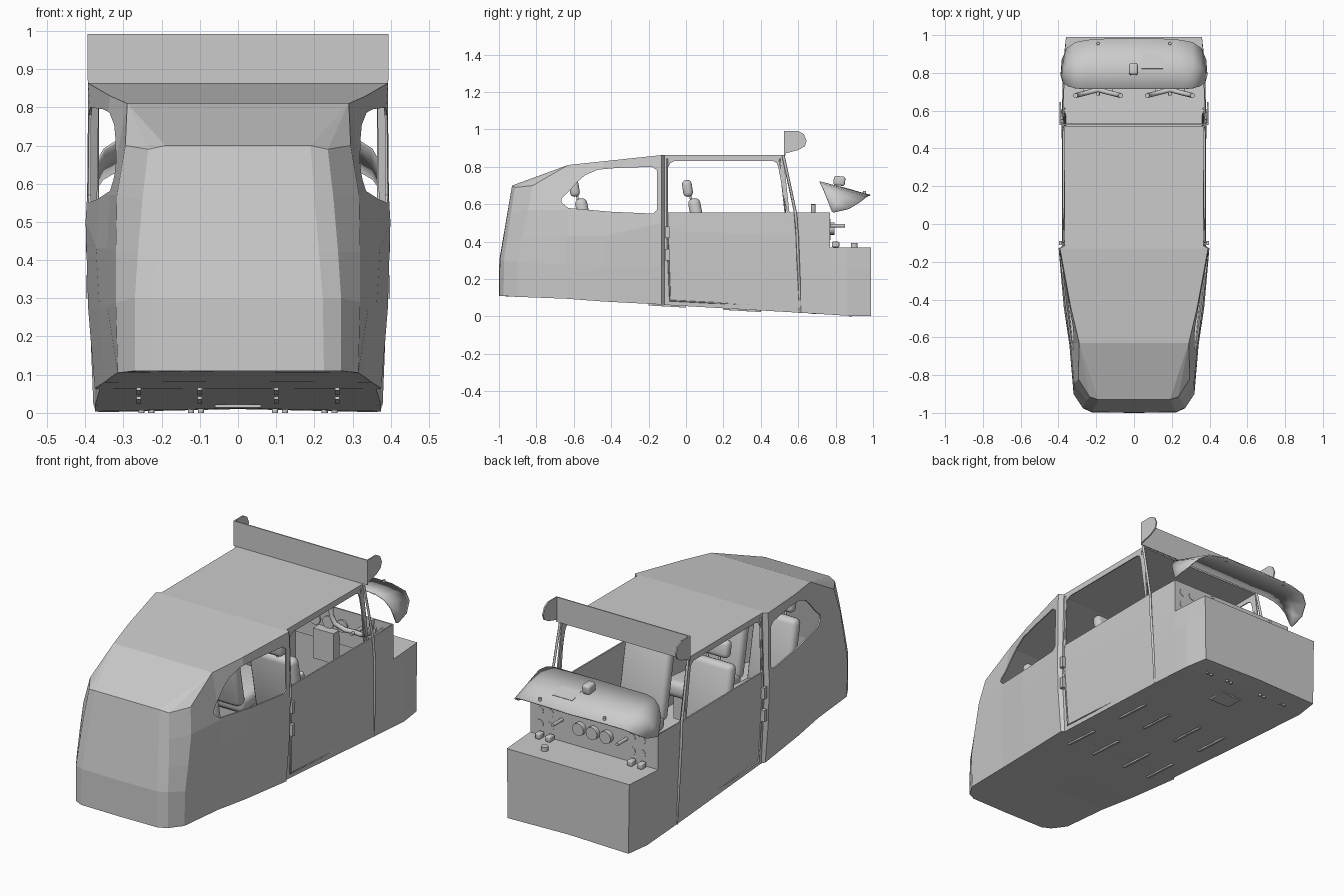
import bpy, bmesh
from math import radians, pi
from mathutils import Vector

if "Cube" in bpy.data.objects:
    bpy.data.objects.remove(bpy.data.objects["Cube"])


def link(name, bm):
    bmesh.ops.recalc_face_normals(bm, faces=bm.faces)
    me = bpy.data.meshes.new(name)
    bm.to_mesh(me)
    bm.free()
    ob = bpy.data.objects.new(name, me)
    bpy.context.collection.objects.link(ob)
    return ob


def activate(ob):
    bpy.ops.object.select_all(action='DESELECT')
    ob.select_set(True)
    bpy.context.view_layer.objects.active = ob


def smooth(ob, angle=35):
    activate(ob)
    bpy.ops.object.shade_smooth_by_angle(angle=radians(angle))


def box(name, loc, size, rot=0.0, bevel=0.0, seg=3):
    bm = bmesh.new()
    bmesh.ops.create_cube(bm, size=1)
    bmesh.ops.scale(bm, vec=size, verts=bm.verts)
    if bevel:
        bmesh.ops.bevel(bm, geom=bm.edges[:], offset=bevel, segments=seg,
                        profile=0.5, affect='EDGES')
    ob = link(name, bm)
    ob.location = loc
    ob.rotation_euler[0] = rot
    if bevel:
        smooth(ob)
    return ob


def cyl(name, loc, r, h, rot=0.0):
    bm = bmesh.new()
    bmesh.ops.create_cone(bm, cap_ends=True, segments=16, radius1=r, radius2=r, depth=h)
    ob = link(name, bm)
    ob.location = loc
    ob.rotation_euler[0] = rot
    smooth(ob)
    return ob


def prism(name, profile, x0, x1):
    # (y, z) outline extruded along x
    bm = bmesh.new()
    f = bm.faces.new([bm.verts.new((x0, y, z)) for y, z in profile])
    ext = bmesh.ops.extrude_face_region(bm, geom=[f])['geom']
    bmesh.ops.translate(bm, vec=(x1 - x0, 0, 0),
                        verts=[v for v in ext if isinstance(v, bmesh.types.BMVert)])
    return link(name, bm)


def tube(name, pts, r, cyclic=False, res=0):
    cu = bpy.data.curves.new(name, 'CURVE')
    cu.dimensions = '3D'
    cu.bevel_depth, cu.bevel_resolution, cu.use_fill_caps = r, res, True
    sp = cu.splines.new('POLY')
    sp.points.add(len(pts) - 1)
    for p, co in zip(sp.points, pts):
        p.co = (*co, 1)
    sp.use_cyclic_u = cyclic
    ob = bpy.data.objects.new(name, cu)
    bpy.context.collection.objects.link(ob)
    activate(ob)
    bpy.ops.object.convert(target='MESH')
    return bpy.context.object


# ---- Cabin shell: half stations from tail to firewall, then mirrored
# five half widths, five heights (sill to roof edge), y at bottom, y at top
stations = [
    ((0, 0, 0, 0, 0), (.11, .30, .42, .56, .70), -1.0, -.93),
    ((.225, .222, .212, .20, .19), (.11, .30, .42, .56, .70), -.997, -.93),
    ((.27, .27, .262, .25, .235), (.11, .30, .42, .56, .69), -.975, -.915),
    ((.315, .32, .32, .317, .295), (.105, .29, .42, .57, .70), -.90, -.82),
    ((.33, .342, .342, .337, .29), (.095, .28, .43, .57, .81), -.64, -.63),
    ((.35, .362, .372, .362, .335), (.08, .27, .43, .57, .83), -.44, -.44),
    ((.375, .392, .399, .395, .392), (.064, .27, .50, .57, .863), -.13, -.13),
    ((.362, .372, .38, .376, .368), (.062, .27, .46, .555, .863), -.115, -.115),
    ((.375, .38, .383, .38, .37), (.02, .25, .43, .555, .863), .61, .52),
    ((.375, .378, .376, .374), (.01, .25, .37, .555), .77, .77),
    ((.375, .374, .370), (.004, .25, .37), .86, .86),
    ((.355, .358, .36), (.002, .25, .37), .99, .99),
]
bm = bmesh.new()
grid = []
for xs, zs, yb, yt in stations:
    z0 = .29 if yb < -.4 else zs[0]
    t = [max(0, z - z0) / (zs[-1] - z0) for z in zs]
    grid.append([bm.verts.new((x, yb + (yt - yb) * k, z)) for x, z, k in zip(xs, zs, t)])
for a, b in zip(grid, grid[1:]):
    for j in range(min(len(a), len(b)) - 1):
        bm.faces.new((a[j], b[j], b[j + 1], a[j + 1]))
floor = {k: bm.verts.new((0, grid[k][0].co.y, grid[k][0].co.z + (.008 if k > 7 else .002)))
         for k in range(3, 12)}
roof = {k: bm.verts.new((0, grid[k][4].co.y, grid[k][4].co.z)) for k in range(4, 9)}
for k in range(3, 11):
    bm.faces.new((grid[k][0], grid[k + 1][0], floor[k + 1], floor[k]))
for k in range(4, 8):
    bm.faces.new((grid[k][4], grid[k + 1][4], roof[k + 1], roof[k]))
bm.faces.new([grid[k][0] for k in range(4)] + [floor[3]])
bm.faces.new((grid[0][4], grid[1][4], grid[4][4], roof[4]))
bm.faces.new((grid[1][4], grid[2][4], grid[4][4]))
bm.faces.new((grid[2][4], grid[3][4], grid[4][4]))
# firewall, nose deck and instrument panel
front = bm.verts.new((0, .99, .37))
deck = bm.verts.new((0, .77, .37))
panel = bm.verts.new((0, .77, .555))
bm.faces.new((grid[11][0], grid[11][1], grid[11][2], front, floor[11]))
bm.faces.new((grid[9][2], grid[10][2], grid[11][2], front, deck))
bm.faces.new((grid[9][3], grid[9][2], deck, panel))
cabin = link("cabin_shell", bm)
m = cabin.modifiers.new("mirror", 'MIRROR')
m.merge_threshold = .001
m = cabin.modifiers.new("wall", 'SOLIDIFY')
m.thickness, m.offset = .008, -1

# ---- Window openings
rear_window = [(-.155, .57), (-.175, .55), (-.40, .56), (-.63, .58), (-.665, .61), (-.665, .63),
               (-.62, .675), (-.58, .72), (-.54, .755), (-.47, .785), (-.36, .795),
               (-.18, .80), (-.155, .78)]
door_window = [(-.095, .555), (-.095, .80), (-.085, .82), (-.06, .832), (.465, .832),
               (.485, .82), (.493, .80), (.54, .555)]
cutters = [prism("window_cutter", p, -1, 1) for p in (rear_window, door_window)]
for c in cutters:
    c.hide_render = True
    m = cabin.modifiers.new("window", 'BOOLEAN')
    m.operation, m.object, m.solver = 'DIFFERENCE', c, 'EXACT'
activate(cabin)
for m in list(cabin.modifiers):
    bpy.ops.object.modifier_apply(modifier=m.name)
for c in cutters:
    bpy.data.objects.remove(c)


# ---- Door seams, pillar strips, hinges
def side_x(z):
    return .364 + .018 * z / .45 if z < .45 else .382 - .013 * (z - .45) / .41


for s in (-1, 1):
    for name, path, r in (
            ("door_seam", [(-.10, .845), (-.10, .46), (-.085, .085), (.585, .05), (.50, .845)], .005),
            ("windscreen_pillar", [(.52, .86), (.585, .555), (.595, .43), (.61, .02)], .008)):
        k = .006 if name == "windscreen_pillar" else 0
        tube(name, [(s * (side_x(z) + k), y, z) for y, z in path], r)
    for z in (.33, .45):
        box("door_hinge", (s * .388, -.10, z), (.02, .022, .06))

    # spar end plate
    plate = [(.525, .87), (.525, .992), (.60, .992), (.63, .975), (.645, .94),
             (.635, .91), (.60, .89)]
    prism("spar_end_plate", plate, s * .387, s * .394)
box("spar_web", (0, .528, .926), (.786, .006, .132))

# ---- Glareshield: arched hood lofted from rear edge to forward edge
rear = [(0, .715, .72), (.27, .715, .72), (.315, .719, .712), (.35, .73, .69),
        (.375, .748, .645), (.384, .78, .56)]
fore = [(0, .985, .648), (.22, .978, .648), (.31, .962, .638), (.355, .93, .612),
        (.38, .87, .575), (.386, .79, .556)]
bm = bmesh.new()
rows = [[bm.verts.new(Vector(a).lerp(Vector(b), t)) for a, b in zip(rear, fore)] for t in (0, .5, 1)]
for a, b in zip(rows, rows[1:]):
    for j in range(5):
        bm.faces.new((a[j], a[j + 1], b[j + 1], b[j]))
hood = link("glareshield", bm)
hood.modifiers.new("mirror", 'MIRROR')
m = hood.modifiers.new("thickness", 'SOLIDIFY')
m.thickness, m.offset = .006, 0
smooth(hood, 40)
box("compass", (-.003, .82, .725), (.046, .062, .05), -.1, .012)
box("hood_hatch", (.097, .86, .683), (.115, .08, .006), -.265)
for x in (-.19, .19):
    cyl("hood_vent", (x, .955, .66), .008, .02)

# ---- Instruments on the panel
for x in (-.08, 0, .08):
    cyl("gauge", (x, .775, .47), .033, .04, pi / 2)
for i in range(4):
    for x in (-.28, .26):
        cyl("small_gauge", (x + (i % 2) * .06, .762, .43 + (i // 2) * .07), .022, .02, pi / 2)
for x in (-.30, -.24, .24, .30):
    box("panel_fitting", (x, .80, .385), (.03, .04, .03), 0, .006)
cyl("deck_cap", (.2, .90, .38), .018, .025)
box("throttle_console", (0, .74, .36), (.12, .05, .16))

# ---- Control yokes
for cx in (-.19, .19):
    half = [(.12, .60), (.118, .555), (.10, .515), (.05, .49)]
    pts = [(-x, z) for x, z in half] + [(0, .485)] + half_rev if (half_rev := [(x, z) for x, z in half[::-1]]) else []
    tube("yoke_grip", [(cx + x, .71 - .03 * abs(x) / .12, z) for x, z in pts], .013, res=2)
    cyl("yoke_shaft", (cx, .765, .485), .009, .17, pi / 2)
    for dx in (-.05, .05):
        box("rudder_pedal", (cx + dx, .72, .15), (.06, .02, .09), .4, .006)


# ---- Seats
def seat(x, y, w, ground):
    box("seat_back", (x, y + .075, .445), (w, .065, .38), .19, .028)
    box("headrest", (x, y + .008, .685), (w * .62, .052, .09), .15, .022)
    box("seat_cushion", (x, y + .265, .265), (w, .33, .085), .08, .03)
    box("seat_base", (x, y + .25, (ground + .23) / 2), (w * .75, .24, .23 - ground))
    for d in (-.035, .035):
        cyl("headrest_post", (x + d, y + .025, .635), .006, .08, .15)


for s in (-1, 1):
    seat(s * .18, 0, .27, .055)
    seat(s * .145, -.605, .25, .095)

# ---- Belly fittings
for x in (-.24, -.11, .11, .24):
    for dx in (-.013, .013):
        cyl("belly_drain", (x + dx, .88, .01), .008, .02)
box("belly_hatch", (0, .72, .017), (.12, .10, .008), -.03)
for s in (-1, 1):
    for x, y in ((.1, -.1), (.26, -.1), (.1, .3), (.26, .3)):
        box("belly_strip", (s * x, y, .057 - .059 * (y + .1)), (.012, .2, .008), -.057)
